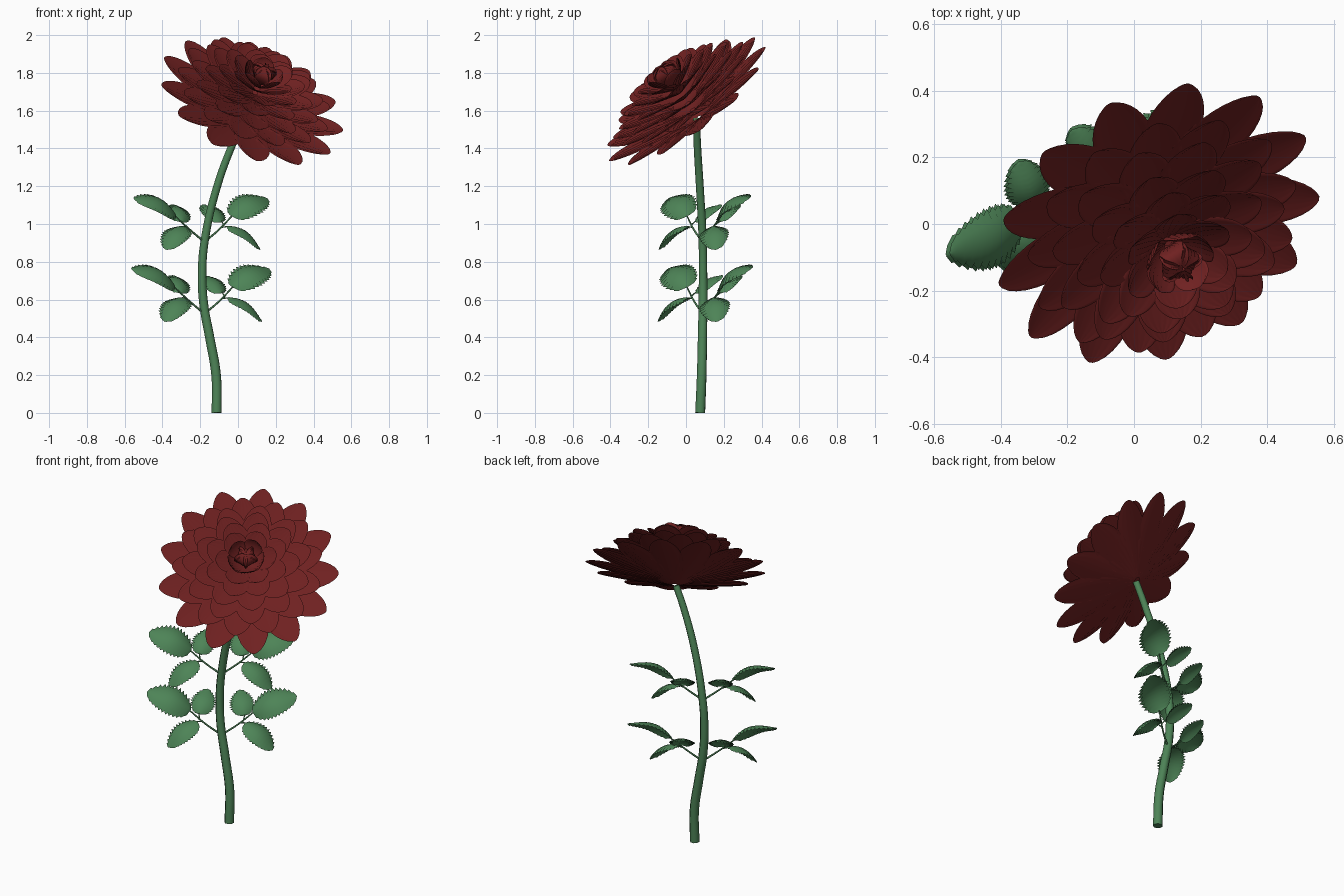
import bpy, math, random
from mathutils import Vector

if "Cube" in bpy.data.objects:
    bpy.data.objects.remove(bpy.data.objects["Cube"])

random.seed(4)


def material(name, rgb):
    m = bpy.data.materials.new(name)
    m.diffuse_color = (*rgb, 1)
    m.use_nodes = True
    m.node_tree.nodes["Principled BSDF"].inputs["Base Color"].default_value = m.diffuse_color
    return m


RED = material("deep red", (0.16, 0.015, 0.015))
GREEN = material("leaf green", (0.075, 0.23, 0.095))


def add_mesh(name, verts, faces, mat):
    me = bpy.data.meshes.new(name)
    me.from_pydata(verts, [], faces)
    me.materials.append(mat)
    me.polygons.foreach_set("use_smooth", [True] * len(me.polygons))
    ob = bpy.data.objects.new(name, me)
    bpy.context.collection.objects.link(ob)
    return ob


def grid_faces(rows, cols, start=0):
    return [(start + i * cols + j, start + i * cols + j + 1,
             start + (i + 1) * cols + j + 1, start + (i + 1) * cols + j)
            for i in range(rows - 1) for j in range(cols - 1)]


def tube(name, points, radii, sides=12):
    """Smooth tapered tube through a few points."""
    cu = bpy.data.curves.new(name, 'CURVE')
    cu.dimensions = '3D'
    cu.bevel_depth = 1.0
    cu.bevel_resolution = sides // 4 - 1
    cu.resolution_u = 6
    cu.use_fill_caps = True
    sp = cu.splines.new('BEZIER')
    sp.bezier_points.add(len(points) - 1)
    for bp, p, r in zip(sp.bezier_points, points, radii):
        bp.co, bp.radius = p, r
        bp.handle_left_type = bp.handle_right_type = 'AUTO'
    cu.materials.append(GREEN)
    ob = bpy.data.objects.new(name, cu)
    bpy.context.collection.objects.link(ob)
    return ob


# ---- stem ----
stem_path = [(-0.113, 0.075, 0), (-0.116, 0.083, 0.2), (-0.15, 0.087, 0.4),
             (-0.182, 0.09, 0.58), (-0.19, 0.09, 0.75), (-0.175, 0.088, 0.92),
             (-0.11, 0.073, 1.2), (-0.03, 0.06, 1.42), (0.03, 0.055, 1.555)]
tube("stem", stem_path, [0.028 - 0.001 * i for i in range(9)])

# ---- flower head: rings of petals around a tilted axis ----
N = Vector((0.33, -0.575, 0.75)).normalized()
E1 = (Vector((1, 0, 0)) - N * N.x).normalized()
E2 = N.cross(E1)
C = Vector((0.07, 0.0, 1.65))


def petal_ring(name, count, phase, base_h, ctrl, tip, width, cup):
    """Ridged petals; ctrl and tip are (radius, height) of the mid-line curve."""
    rows, cols = 13, 13
    verts, faces = [], []
    for k in range(count):
        ang = phase + 2 * math.pi * k / count
        wob = random.uniform(-0.008, 0.008)
        rad = E1 * math.cos(ang) + E2 * math.sin(ang)
        side = N.cross(rad)
        start = len(verts)
        for i in range(rows):
            t = 1 - (1 - i / (rows - 1)) ** 1.7
            a, b, c = (1 - t) ** 2, 2 * t * (1 - t), t * t
            r = 0.015 * a + ctrl[0] * b + tip[0] * c
            h = base_h * a + ctrl[1] * b + (tip[1] + wob) * c
            dr = (1 - t) * (ctrl[0] - 0.015) + t * (tip[0] - ctrl[0])
            dh = (1 - t) * (ctrl[1] - base_h) + t * (tip[1] - ctrl[1])
            up = (N * dr - rad * dh).normalized()
            # widest past the middle, blunt rounded tip
            if t < 0.6:
                w = 0.2 + 0.8 * math.sin(t / 0.6 * math.pi / 2)
            else:
                w = max(0.08, (1 - ((t - 0.6) / 0.4) ** 2) ** 0.56)
            for j in range(cols):
                s = 2 * j / (cols - 1) - 1
                ridge = 0.003 * (1 if j % 2 else -1) * w
                lift = cup * width * s * s * w + ridge
                verts.append(C + rad * r + N * h + up * lift
                             + side * (s * w * width / 2))
        faces += grid_faces(rows, cols, start)
    return add_mesh(name, verts, faces, RED)


# name, count, phase steps, base height, control, tip, width, cup
rings = [
    ("outer_petals", 13, -0.13, -0.115, (0.26, -0.055), (0.515, 0.005), 0.19, 0.05),
    ("second_petals", 13, 0.37, -0.06, (0.23, 0.0), (0.430, 0.055), 0.175, 0.05),
    ("third_petals", 11, 0.2, -0.015, (0.20, 0.045), (0.370, 0.100), 0.17, 0.05),
    ("fourth_petals", 9, 0.6, 0.02, (0.17, 0.085), (0.305, 0.140), 0.165, 0.06),
    ("fifth_petals", 8, 0.1, 0.06, (0.14, 0.12), (0.240, 0.170), 0.15, 0.06),
    ("sixth_petals", 6, 0.5, 0.09, (0.11, 0.15), (0.175, 0.195), 0.135, 0.08),
    ("inner_petals", 5, 0.2, 0.11, (0.10, 0.165), (0.105, 0.220), 0.115, 0.10),
    ("bud_petals", 5, 0.6, 0.13, (0.09, 0.22), (0.002, 0.238), 0.09, -0.05),
]
for name, n, ph, bh, ctrl, tip, w, cup in rings:
    petal_ring(name, n, ph * 2 * math.pi / n, bh, ctrl, tip, w, cup)


# ---- leaves ----
def leaf(name, base, tip, hint, width, droop):
    """Serrated leaflet from base to tip, arched along and across."""
    axis = tip - base
    length = axis.length
    axis.normalize()
    nrm = (hint - axis * hint.dot(axis)).normalized()
    side = nrm.cross(axis)
    rows, cols = 25, 7
    verts = []
    for i in range(rows):
        t = i / (rows - 1)
        w = math.sin(math.pi * t ** 0.85) ** 0.55 if 0 < t < 1 else 0.03
        for j in range(cols):
            s = 2 * j / (cols - 1) - 1
            tooth = 1.0
            if j in (0, cols - 1):
                tooth = 1.10 if i % 2 else 0.88
            vein = 0.003 * (1 if i % 2 else -1) * abs(s)
            lift = droop * math.sin(math.pi * t) - 0.18 * width * s * s * w + vein
            verts.append(base + axis * (t * length - 0.012 * (1 - abs(s)) * w)
                         + side * (s * w * tooth * width / 2) + nrm * lift)
    add_mesh(name, verts, grid_faces(rows, cols), GREEN)


U = Vector((0.857, 0.515, 0))
V = Vector((-0.515, 0.857, 0))


def leaf_branch(label, origin, mirror, size):
    """One petiole carrying a large end leaf and two small side leaflets."""
    def vec(u, v, z):
        return (U * u * mirror + V * v + Vector((0, 0, z))) * size

    def pt(u, v, z):
        return origin + vec(u, v, z)

    tube(label + "_stalk", [pt(0, 0, 0), pt(0.09, 0, 0.065), pt(0.185, 0.01, 0.145)],
         [0.006, 0.005, 0.004], 8)
    tube(label + "_lower_stalk", [pt(0.11, 0, 0.08), pt(0.145, -0.015, 0.085)],
         [0.004, 0.003], 8)
    tube(label + "_upper_stalk", [pt(0.125, 0, 0.09), pt(0.13, 0.035, 0.115)],
         [0.004, 0.003], 8)
    leaf(label + "_end_leaf", pt(0.175, 0.01, 0.145), pt(0.425, 0.04, 0.24),
         vec(-0.3, -0.55, 0.8), 0.19 * size, 0.045)
    leaf(label + "_lower_leaf", pt(0.135, -0.015, 0.085), pt(0.30, -0.095, -0.04),
         vec(0.40, -0.45, 0.85), 0.155 * size, 0.035)
    leaf(label + "_upper_leaf", pt(0.125, 0.03, 0.11), pt(0.093, 0.175, 0.205),
         vec(0, -0.6, 0.8), 0.135 * size, 0.025)


for level, origin, size in (("low", (-0.178, 0.09, 0.525), 1.0),
                            ("high", (-0.178, 0.088, 0.905), 0.97)):
    for hand, mirror in (("left", -1), ("right", 1)):
        leaf_branch(level + "_" + hand, Vector(origin), mirror, size)
